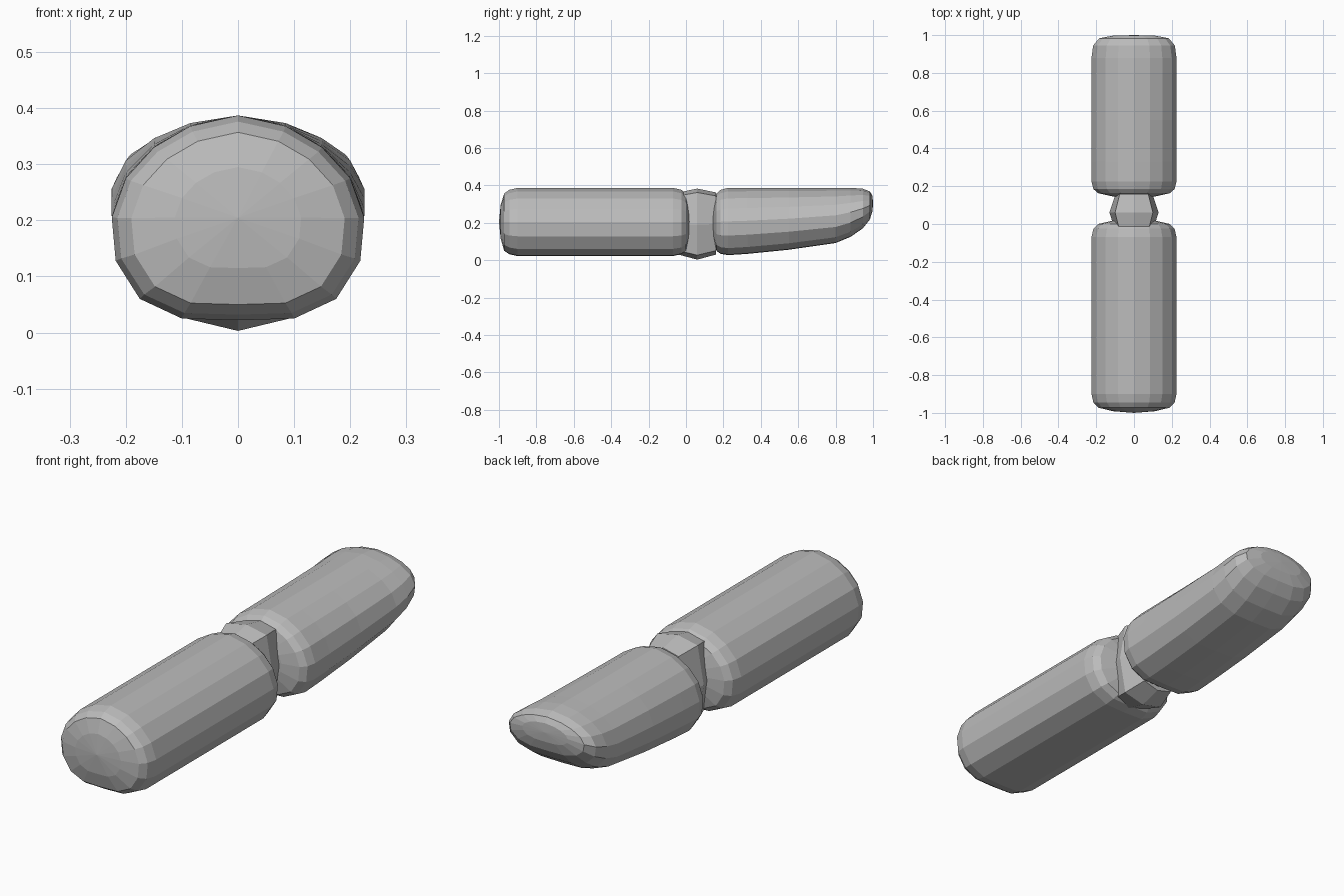
import bpy, bmesh

if "Cube" in bpy.data.objects:
    bpy.data.objects.remove(bpy.data.objects["Cube"])

grey = bpy.data.materials.new("mid_grey")
grey.diffuse_color = (0.5, 0.5, 0.5, 1)
grey.use_nodes = True
grey.node_tree.nodes["Principled BSDF"].inputs["Base Color"].default_value = grey.diffuse_color

TOP, BOTTOM = 0.387, 0.022
# right half of the sausage cross-section, top to bottom
HALF = [(0, .387), (.085, .368), (.15, .33), (.2, .275), (.225, .205),
        (.218, .128), (.175, .06), (.1, .025), (0, .022)]
# right half of the joint cross-section
JOINT = [(0, .383), (.1, .362), (.13, .19), (.1, .027), (0, .003)]


def full(half):
    """Mirror a half outline into a closed loop."""
    return half + [(-x, z) for x, z in half[-2:0:-1]]


def loft(name, half, rings, tips=(None, None)):
    """Skin rings (y, x scale, top z, bottom z); tips are optional end points."""
    bm = bmesh.new()
    zt, zb = half[0][1], half[-1][1]
    loops = []
    for y, sx, top, bot in rings:
        loops.append([bm.verts.new((x * sx, y, bot + (z - zb) * (top - bot) / (zt - zb)))
                      for x, z in full(half)])
    n = len(loops[0])
    for a, b in zip(loops, loops[1:]):
        for i in range(n):
            j = (i + 1) % n
            bm.faces.new((a[i], a[j], b[j], b[i]))
    for loop, tip in zip((loops[0], loops[-1]), tips):
        if tip:
            p = bm.verts.new(tip)
            for i in range(n):
                bm.faces.new((loop[i], loop[(i + 1) % n], p))
        else:
            bm.faces.new(loop)
    bmesh.ops.recalc_face_normals(bm, faces=bm.faces[:])
    mesh = bpy.data.meshes.new(name)
    bm.to_mesh(mesh)
    bm.free()
    mesh.materials.append(grey)
    ob = bpy.data.objects.new(name, mesh)
    bpy.context.collection.objects.link(ob)
    return ob


# long straight segment with domed ends
loft("front_segment", HALF, [
    (-.991, .5, .295, .115),
    (-.972, .845, .357, .05),
    (-.945, .955, .376, .032),
    (-.9, 1, TOP, BOTTOM),
    (-.07, 1, TOP, BOTTOM),
    (-.025, .955, .376, .032),
    (0, .845, .357, .05),
    (.018, .5, .295, .115),
], ((0, -1, .205), (0, .025, .205)))

# back segment with a sloping underside and a rounded tip
loft("back_segment", HALF, [
    (.146, .5, .295, .115),
    (.163, .845, .357, .05),
    (.185, .955, .376, .034),
    (.225, 1, TOP, .027),
    (.33, 1, TOP, .034),
    (.55, 1, TOP, .056),
    (.8, 1, TOP, .092),
    (.88, 1, TOP, .125),
    (.945, .96, .382, .17),
    (.983, .82, .368, .217),
    (.997, .5, .345, .262),
], ((0, .14, .205), (0, 1, .305)))

# barrel-shaped joint between the segments
loft("middle_joint", JOINT, [
    (-.04, .75, .362, .03),
    (.06, 1, .383, .003),
    (.16, .75, .362, .03),
])
